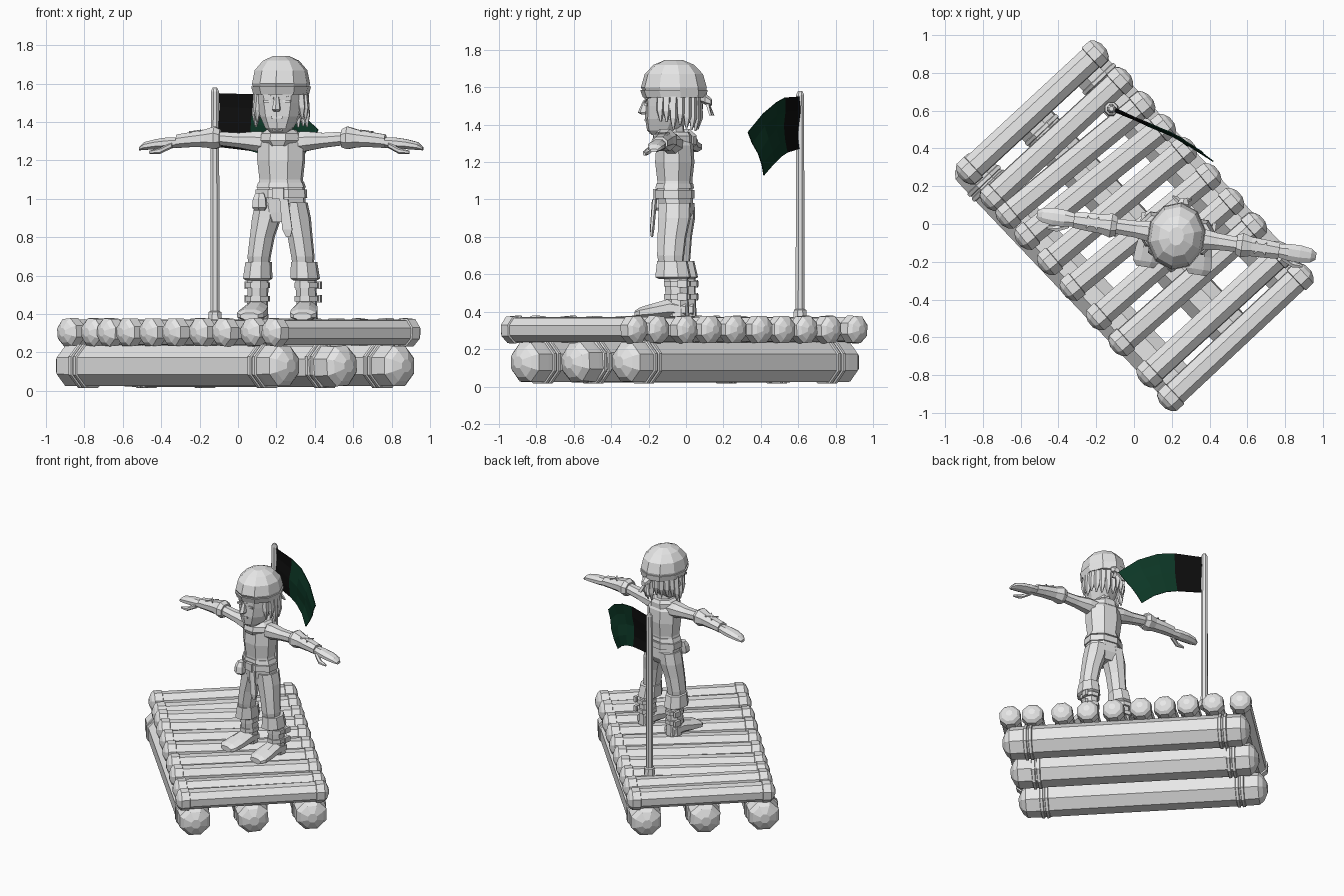
import bpy, math, random
from mathutils import Vector, Matrix

random.seed(4)


def material(name, rgb):
    m = bpy.data.materials.new(name)
    m.diffuse_color = (*rgb, 1)
    return m


GREY = material("plain grey", (0.8, 0.8, 0.8))
BLACK = material("black cloth", (0.004, 0.004, 0.004))
GREEN = material("dark green cloth", (0.004, 0.04, 0.02))
X, Y, Z = Vector((1, 0, 0)), Vector((0, 1, 0)), Vector((0, 0, 1))
WORLD = Matrix.Identity(4)
# the figure stands slightly turned on the deck
FIGURE = Matrix.Translation((0.225, -0.06, 0)) @ Matrix.Rotation(math.radians(-8.6), 4, 'Z')


def mesh(name, verts, faces, mats=(GREY,), place=WORLD):
    me = bpy.data.meshes.new(name)
    me.from_pydata([place @ Vector(v) for v in verts], [], faces)
    for m in mats:
        me.materials.append(m)
    ob = bpy.data.objects.new(name, me)
    bpy.context.collection.objects.link(ob)
    return ob


def loft(name, rings, a, b, place=WORLD, sides=8, turn=0.5):
    """Closed tube through rings (centre, radius along a, radius along b)."""
    verts, faces = [], []
    for c, ra, rb in rings:
        for i in range(sides):
            t = 2 * math.pi * (i + turn) / sides
            verts.append(Vector(c) + a * ra * math.cos(t) + b * rb * math.sin(t))
    for k in range(len(rings) - 1):
        for i in range(sides):
            j = (i + 1) % sides
            faces.append((k * sides + i, k * sides + j, (k + 1) * sides + j, (k + 1) * sides + i))
    faces.append(tuple(reversed(range(sides))))
    faces.append(tuple(range((len(rings) - 1) * sides, len(rings) * sides)))
    return mesh(name, verts, faces, place=place)


def upright(name, rows, place=FIGURE, sides=8):
    """Loft along z from rows of (z, x, y, radius x, radius y)."""
    return loft(name, [((x, y, z), rx, ry) for z, x, y, rx, ry in rows], X, Y, place, sides)


def box(name, c, s, place=FIGURE):
    v = [(c[0] + i * s[0] / 2, c[1] + j * s[1] / 2, c[2] + k * s[2] / 2)
         for i in (-1, 1) for j in (-1, 1) for k in (-1, 1)]
    f = [(0, 1, 3, 2), (4, 6, 7, 5), (0, 4, 5, 1), (2, 3, 7, 6), (0, 2, 6, 4), (1, 5, 7, 3)]
    return mesh(name, v, f, place=place)


def log(name, p, q, r, profile):
    """Eight-sided log; profile holds (distance from end, radius factor)."""
    p, q = Vector(p), Vector(q)
    d = (q - p).normalized()
    side = d.cross(Z)
    rings = [(p + d * t, r * f, r * f) for t, f in profile]
    rings += [(q - d * t, r * f, r * f) for t, f in reversed(profile)]
    return loft(name, rings, side, Z, turn=random.choice((0.5, 0.4, 0.6)))


# three large floats, each with double rope bindings at both ends
for n, (p, q) in enumerate((((-0.89, 0.33), (0.26, -0.88)), ((-0.585, 0.6), (0.56, -0.61)),
                            ((-0.28, 0.87), (0.86, -0.34)))):
    p, q = Vector((*p, 0.13)), Vector((*q, 0.13))
    log(f"float_log_{n}", p, q, 0.115, ((-0.025, 0.3), (0, 0.75), (0.03, 0.98), (0.10, 1)))
    d = (q - p).normalized()
    for k, t in enumerate((0.14, 0.175)):
        for e, c in enumerate((p + d * t, q - d * t)):
            loft(f"float_rope_{n}_{k}_{e}", [(c + d * s, r, r) for s, r in
                 ((-0.014, 0.112), (-0.009, 0.124), (0.009, 0.124), (0.014, 0.112))],
                 d.cross(Z), Z)

# ten deck logs with thicker banded ends
near_x = (-0.905, -0.78, -0.70, -0.60, -0.48, -0.36, -0.22, -0.10, 0.05, 0.16)
far_y = (0.93, 0.79, 0.66, 0.54, 0.42, 0.28, 0.15, 0.02, -0.13, -0.245)
for n, (x, y) in enumerate(zip(near_x, far_y)):
    log(f"deck_log_{n}", (x, 0.25 - (x + 0.905) * 1.127, 0.305),
        (-0.18 + (0.94 - y) * 0.923, y, 0.305), 0.077,
        ((-0.015, 0.3), (0, 0.75), (0.02, 1), (0.075, 1.02), (0.078, 0.9)))

# flag pole
upright("flag_pole", [(0.36, -0.12, 0.61, 0.04, 0.04), (0.41, -0.12, 0.61, 0.036, 0.036),
                      (0.415, -0.12, 0.61, 0.026, 0.026), (1.56, -0.12, 0.61, 0.023, 0.023),
                      (1.58, -0.12, 0.61, 0.012, 0.012)], WORLD)

# waving flag: black band at the pole, green beyond
top = [(-0.10, 0.60, 1.55), (0.08, 0.52, 1.545), (0.19, 0.475, 1.52), (0.31, 0.41, 1.46), (0.42, 0.335, 1.36)]
low = [(-0.10, 0.60, 1.27), (0.06, 0.53, 1.25), (0.13, 0.50, 1.23), (0.21, 0.465, 1.19), (0.28, 0.42, 1.13)]
rows = 4
verts = [Vector(a).lerp(Vector(b), k / rows) + Vector((0.4, 1, 0)) * 0.008 * math.sin(k * 1.6 + i)
         for i, (a, b) in enumerate(zip(top, low)) for k in range(rows + 1)]
faces = [(i * 5 + k, i * 5 + k + 1, i * 5 + k + 6, i * 5 + k + 5) for i in range(4) for k in range(rows)]
flag = mesh("flag", verts, faces, (BLACK, GREEN))
for f in flag.data.polygons:
    f.material_index = 0 if f.center.x < 0.05 else 1
solid = flag.modifiers.new("cloth", 'SOLIDIFY')
solid.thickness = 0.006

# torso, belt and scarf
upright("torso", [(0.88, 0, 0, 0.09, 0.07), (0.93, 0, 0.01, 0.135, 0.09), (1.05, 0, 0, 0.13, 0.095),
                  (1.10, 0, 0, 0.118, 0.095), (1.2, 0, 0, 0.13, 0.107), (1.29, 0, 0, 0.13, 0.10),
                  (1.34, 0, 0, 0.08, 0.07)])
upright("shirt_hem", [(1.06, 0, 0, 0.135, 0.105), (1.085, 0, 0, 0.125, 0.10)])
upright("belt", [(1.005, 0, 0, 0.142, 0.108), (1.05, 0, 0, 0.140, 0.107)])
box("belt_buckle", (0.0, -0.104, 1.028), (0.06, 0.02, 0.055))
upright("belt_pouch", [(0.94, -0.10, -0.09, 0.03, 0.025), (0.955, -0.10, -0.095, 0.042, 0.036),
                       (1.0, -0.10, -0.09, 0.038, 0.036), (1.03, -0.10, -0.08, 0.025, 0.025)], sides=6)
upright("sash_tail", [(0.80, 0.055, -0.115, 0.012, 0.006), (0.84, 0.05, -0.115, 0.03, 0.012),
                      (1.0, 0.03, -0.105, 0.025, 0.014)], sides=6)
upright("neck", [(1.28, 0, 0, 0.06, 0.06), (1.40, 0, -0.01, 0.055, 0.06)])
upright("scarf", [(1.275, 0, -0.03, 0.07, 0.08), (1.305, 0, -0.015, 0.108, 0.11),
                  (1.34, 0, -0.01, 0.105, 0.105), (1.362, 0, 0, 0.075, 0.08)])

# head with face features
upright("head", [(1.345, 0, -0.08, 0.045, 0.045), (1.37, 0, -0.06, 0.075, 0.09),
                 (1.43, 0, -0.04, 0.105, 0.12), (1.50, 0, -0.025, 0.12, 0.135),
                 (1.58, 0, -0.02, 0.125, 0.145)], sides=10)
upright("nose", [(1.455, 0, -0.165, 0.016, 0.016), (1.465, 0, -0.17, 0.024, 0.03),
                 (1.53, 0, -0.155, 0.013, 0.016)], sides=6)
box("mouth", (0, -0.148, 1.425), (0.06, 0.02, 0.012))
box("chin", (0, -0.12, 1.37), (0.05, 0.03, 0.035))
for s, label in ((-1, "left"), (1, "right")):
    loft(f"{label}_brow", [((s * 0.015, -0.155, 1.525), 0.012, 0.009),
                           ((s * 0.085, -0.125, 1.55), 0.012, 0.008)], Y, Z, FIGURE, 4)
    box(f"{label}_eye", (s * 0.05, -0.146, 1.508), (0.04, 0.012, 0.014))
    upright(f"{label}_ear", [(1.45, s * 0.118, -0.02, 0.01, 0.016), (1.49, s * 0.13, -0.01, 0.014, 0.03),
                             (1.52, s * 0.128, -0.01, 0.01, 0.024)], sides=6)

# bandana cap, rim and knot
upright("bandana", [(1.545, 0, 0.005, 0.137, 0.158), (1.60, 0, -0.005, 0.152, 0.178),
                    (1.67, 0, -0.005, 0.138, 0.158), (1.72, 0, -0.005, 0.095, 0.11),
                    (1.745, 0, -0.005, 0.04, 0.05)], sides=10)
upright("bandana_rim", [(1.545, 0, 0.0, 0.146, 0.172), (1.585, 0, -0.005, 0.157, 0.182)], sides=10)
loft("bandana_knot", [((0, 0.14, 1.54), 0.02, 0.02), ((0.01, 0.17, 1.535), 0.035, 0.03),
                      ((0.01, 0.20, 1.52), 0.02, 0.02)], X, Z, FIGURE, 6)
for s in (-1, 1):
    upright(f"knot_tail_{s}", [(1.45, s * 0.04, 0.20, 0.018, 0.008), (1.535, 0, 0.17, 0.014, 0.012)], sides=4)

# tapered hair locks round the sides and back
for i in range(15):
    t = math.radians(-28 + i * 236 / 14)
    x, y, end = 0.125 * math.cos(t), 0.13 * math.sin(t), random.uniform(1.36, 1.43)
    upright(f"hair_lock_{i}", [(end, x * 1.08, y * 0.95, 0.005, 0.005), (end + 0.06, x * 1.05, y, 0.022, 0.022),
                               (1.57, x * 0.95, y * 0.95, 0.026, 0.026)], sides=5)

# outstretched arms, and legs in cuffed boots
arm = ((0.05, 1.29, 0.06, 0.06), (0.13, 1.30, 0.062, 0.056), (0.22, 1.305, 0.048, 0.042),
       (0.33, 1.315, 0.043, 0.038))
guard = ((0.32, 1.315, 0.055, 0.05), (0.35, 1.318, 0.07, 0.064), (0.40, 1.315, 0.055, 0.05),
         (0.48, 1.308, 0.052, 0.042), (0.55, 1.30, 0.046, 0.038))
hand = ((0.53, 1.295, 0.035, 0.028), (0.60, 1.29, 0.048, 0.032), (0.66, 1.285, 0.05, 0.028),
        (0.72, 1.275, 0.04, 0.022), (0.747, 1.262, 0.02, 0.01))
for s, label in ((-1, "left"), (1, "right")):
    for part, rows in (("arm", arm), ("forearm_guard", guard), ("hand", hand)):
        loft(f"{label}_{part}", [((s * u, 0, z), ry, rz) for u, z, ry, rz in rows], Y, Z, FIGURE)
    loft(f"{label}_thumb", [((s * 0.57, -0.03, 1.28), 0.02, 0.016), ((s * 0.63, -0.06, 1.25), 0.018, 0.016),
                            ((s * 0.685, -0.062, 1.243), 0.008, 0.008)], Y, Z, FIGURE, 6)
    # crossed lacing on the guard
    for k in (-1, 1):
        loft(f"{label}_lace_{k}", [((s * 0.42, -0.03 * k, 1.356), 0.008, 0.006),
                                   ((s * 0.48, 0.03 * k, 1.348), 0.008, 0.006)], Y, Z, FIGURE, 4)
    upright(f"{label}_leg", [(0.60, s * 0.118, 0.0, 0.05, 0.06), (0.70, s * 0.115, -0.005, 0.062, 0.075),
                             (0.80, s * 0.10, 0.0, 0.066, 0.08), (0.90, s * 0.078, 0.01, 0.078, 0.09),
                             (0.98, s * 0.068, 0.01, 0.07, 0.09)])
    upright(f"{label}_boot_cuff", [(0.575, s * 0.125, 0.01, 0.062, 0.08), (0.585, s * 0.125, 0.01, 0.078, 0.10),
                                   (0.67, s * 0.12, 0.005, 0.07, 0.085), (0.672, s * 0.12, 0.0, 0.055, 0.06)])
    upright(f"{label}_boot_shaft", [(0.375, s * 0.13, 0.04, 0.058, 0.06), (0.44, s * 0.13, 0.035, 0.055, 0.062),
                                    (0.60, s * 0.125, 0.025, 0.056, 0.068)])
    loft(f"{label}_foot", [((s * 0.13, 0.085, 0.41), 0.05, 0.045), ((s * 0.13, 0.0, 0.42), 0.065, 0.055),
                           ((s * 0.135, -0.09, 0.405), 0.075, 0.043), ((s * 0.14, -0.16, 0.395), 0.075, 0.032),
                           ((s * 0.14, -0.19, 0.388), 0.05, 0.02)], X, Z, FIGURE)
    for z in (0.48, 0.55):
        upright(f"{label}_boot_strap_{z}", [(z - 0.014, s * 0.13, 0.035, 0.066, 0.075),
                                            (z + 0.014, s * 0.13, 0.035, 0.066, 0.075)])
        box(f"{label}_strap_buckle_{z}", (s * 0.19, 0.07, z), (0.02, 0.05, 0.04))
